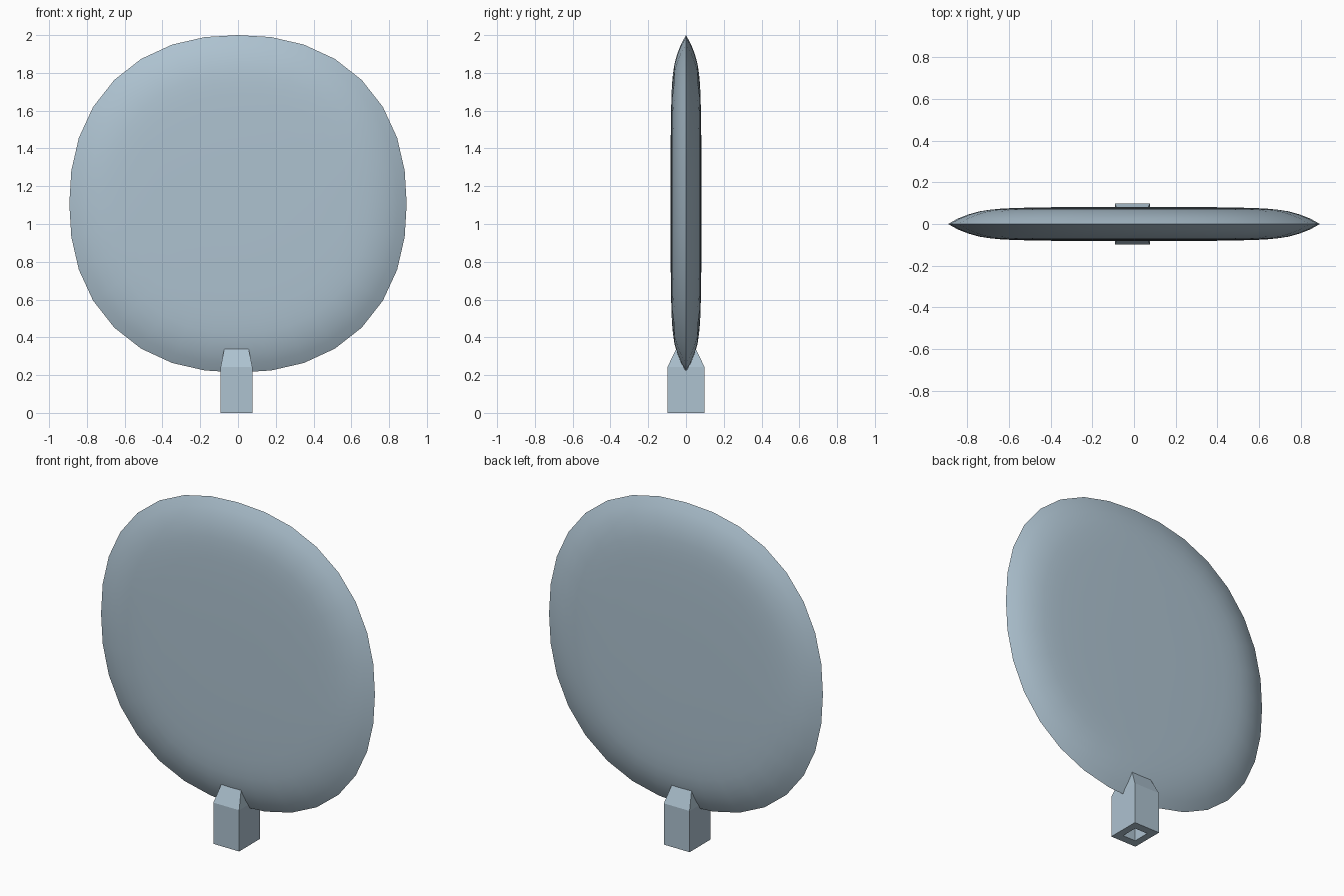
import bpy
import bmesh
import math

cube = bpy.data.objects.get("Cube")
if cube:
    bpy.data.objects.remove(cube, do_unlink=True)

# Single pale blue-grey material
grey = bpy.data.materials.new("pale blue grey")
grey.use_nodes = True
colour = (0.42, 0.54, 0.63, 1)
grey.diffuse_color = colour
grey.node_tree.nodes["Principled BSDF"].inputs["Base Color"].default_value = colour


def add_object(name, bm):
    bmesh.ops.recalc_face_normals(bm, faces=bm.faces)
    mesh = bpy.data.meshes.new(name)
    bm.to_mesh(mesh)
    bm.free()
    mesh.materials.append(grey)
    obj = bpy.data.objects.new(name, mesh)
    bpy.context.collection.objects.link(obj)
    return obj


def bridge(bm, a, b):
    for i in range(len(a)):
        j = (i + 1) % len(a)
        bm.faces.new((a[i], a[j], b[j], b[i]))


# Lens-shaped disc: a slightly squared circle, thinning to a sharp rim
SIDES, RADIUS, CENTRE_Z, POWER = 32, 0.893, 1.107, 2.24
PROFILE = [(0.25, 0.082), (0.5, 0.08), (0.64, 0.077), (0.71, 0.074),
           (0.77, 0.069), (0.83, 0.061), (0.89, 0.046), (0.945, 0.027)]


def ring(bm, scale, y):
    verts = []
    for i in range(SIDES):
        a = 2 * math.pi * i / SIDES
        c, s = math.cos(a), math.sin(a)
        r = scale * RADIUS / (abs(c) ** POWER + abs(s) ** POWER) ** (1 / POWER)
        verts.append(bm.verts.new((r * c, y, CENTRE_Z + r * s)))
    return verts


bm = bmesh.new()
rim = ring(bm, 1, 0)
for side in (-1, 1):
    rings = [ring(bm, scale, side * depth) for scale, depth in PROFILE] + [rim]
    for a, b in zip(rings, rings[1:]):
        bridge(bm, a, b)
    hub = bm.verts.new((0, side * 0.082, CENTRE_Z))
    for i in range(SIDES):
        bm.faces.new((hub, rings[0][i], rings[0][(i + 1) % SIDES]))
disc = add_object("disc", bm)
bpy.ops.object.select_all(action="DESELECT")
disc.select_set(True)
bpy.context.view_layer.objects.active = disc
bpy.ops.object.shade_smooth_by_angle(angle=math.radians(30))

# Stem: hollow square socket with a tapered top that runs into the disc
bm = bmesh.new()
sections = [(0.042, 0.05, 0.2), (0.042, 0.05, 0), (0.084, 0.098, 0),
            (0.084, 0.098, 0.243), (0.058, 0.037, 0.37)]
loops = [[bm.verts.new((-0.008 + sx * hx, sy * hy, z))
          for sx, sy in ((-1, -1), (1, -1), (1, 1), (-1, 1))]
         for hx, hy, z in sections]
for a, b in zip(loops, loops[1:]):
    bridge(bm, a, b)
bm.faces.new(loops[0])
bm.faces.new(loops[-1])
add_object("stem", bm)
